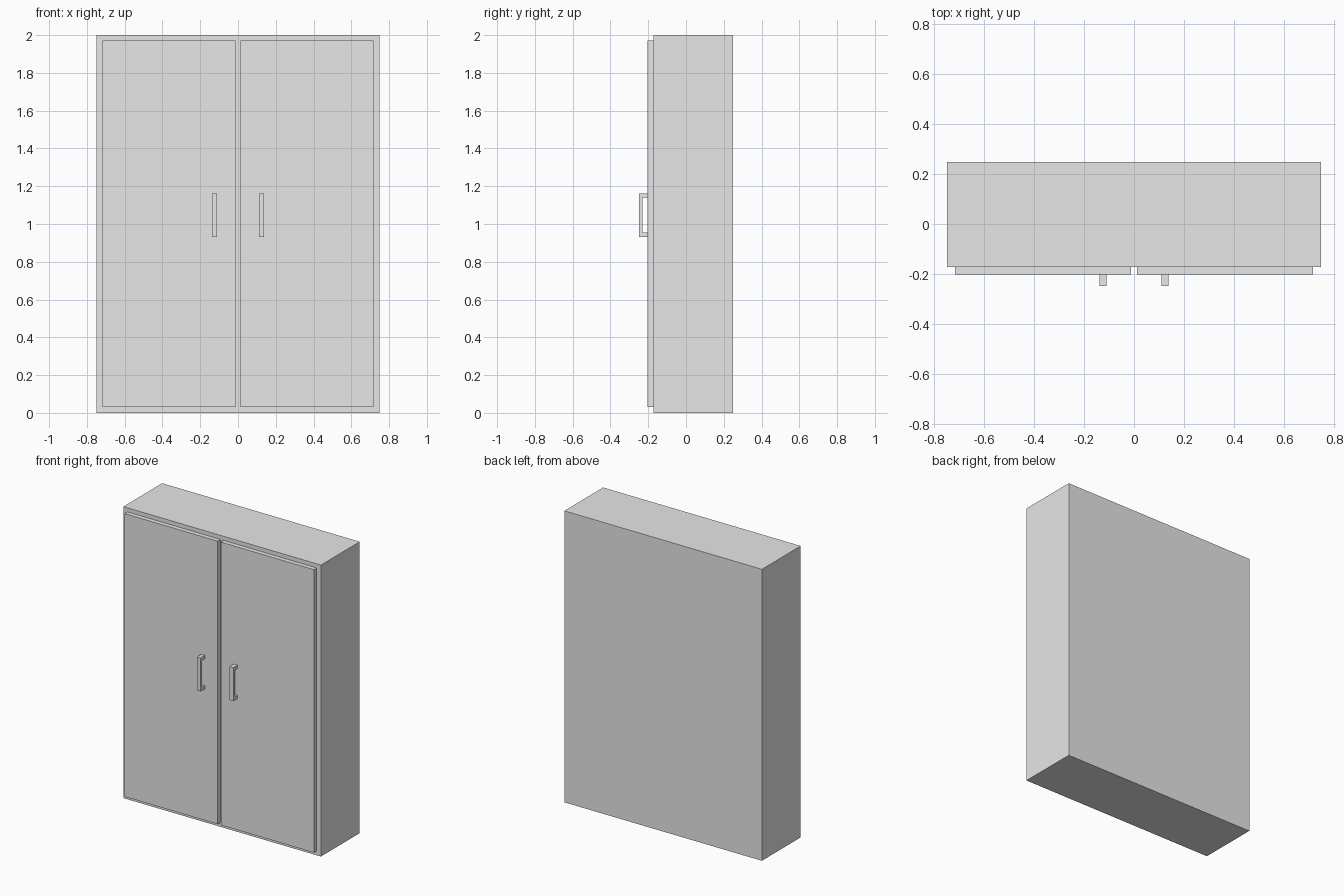
import bpy
import bmesh
from mathutils import Matrix, Vector

cube = bpy.data.objects.get("Cube")
if cube:
    bpy.data.objects.remove(cube, do_unlink=True)

# Single plain grey finish
GREY = (0.8, 0.8, 0.8, 1.0)
grey = bpy.data.materials.new("plain grey")
grey.use_nodes = True
grey.diffuse_color = GREY
grey.node_tree.nodes["Principled BSDF"].inputs["Base Color"].default_value = GREY


def make_object(name, bm):
    mesh = bpy.data.meshes.new(name)
    bmesh.ops.recalc_face_normals(bm, faces=bm.faces)
    bm.to_mesh(mesh)
    bm.free()
    mesh.materials.append(grey)
    obj = bpy.data.objects.new(name, mesh)
    bpy.context.collection.objects.link(obj)
    return obj


def box(name, low, high):
    low, high = Vector(low), Vector(high)
    bm = bmesh.new()
    transform = Matrix.Translation((low + high) / 2) @ Matrix.Diagonal((*(high - low), 1))
    bmesh.ops.create_cube(bm, size=1, matrix=transform)
    return make_object(name, bm)


def extruded_profile(name, profile, x0, x1):
    """Extrude a (y, z) outline along x."""
    bm = bmesh.new()
    face = bm.faces.new([bm.verts.new((x0, y, z)) for y, z in profile])
    result = bmesh.ops.extrude_face_region(bm, geom=[face])
    verts = [v for v in result["geom"] if isinstance(v, bmesh.types.BMVert)]
    bmesh.ops.translate(bm, verts=verts, vec=(x1 - x0, 0, 0))
    return make_object(name, bm)


BODY_FRONT, DOOR_FRONT = -0.172, -0.203
GRIP_BACK, GRIP_FRONT = -0.231, -0.248
HANDLE_LOW, HANDLE_HIGH, POST = 0.932, 1.162, 0.023

# Cabinet body
box("cabinet_body", (-0.75, BODY_FRONT, 0), (0.75, 0.248, 2))

# C-shaped outline of a pull handle
handle_profile = [
    (DOOR_FRONT, HANDLE_LOW), (GRIP_FRONT, HANDLE_LOW),
    (GRIP_FRONT, HANDLE_HIGH), (DOOR_FRONT, HANDLE_HIGH),
    (DOOR_FRONT, HANDLE_HIGH - POST), (GRIP_BACK, HANDLE_HIGH - POST),
    (GRIP_BACK, HANDLE_LOW + POST), (DOOR_FRONT, HANDLE_LOW + POST),
]

# Mirrored pair of doors and handles
for side, sign in (("left", 1), ("right", -1)):
    inner, outer = sorted((sign * 0.012, sign * 0.718))
    box(f"{side}_door", (inner, DOOR_FRONT, 0.03), (outer, BODY_FRONT, 1.972))
    extruded_profile(f"{side}_handle", handle_profile, sign * 0.11, sign * 0.138)
